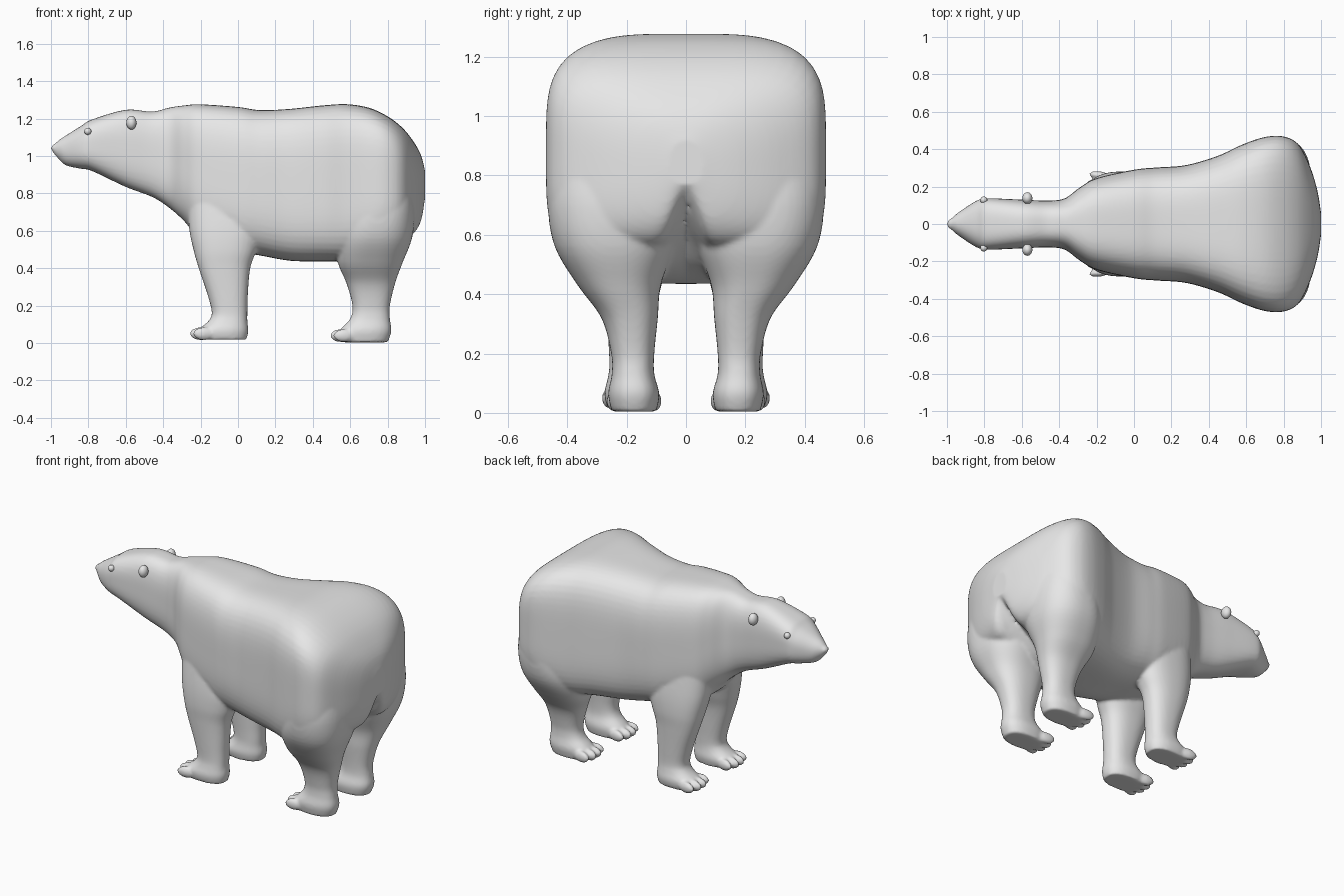
import bpy, bmesh, math
from mathutils import Matrix

if "Cube" in bpy.data.objects:
    bpy.data.objects.remove(bpy.data.objects["Cube"])

fur = bpy.data.materials.new("grey_fur")
fur.diffuse_color = (0.8, 0.8, 0.8, 1)
fur.use_nodes = True
fur.node_tree.nodes["Principled BSDF"].inputs["Base Color"].default_value = fur.diffuse_color
SEG = 80


def spline(keys, steps=5):
    """Catmull-Rom interpolation through rows of numbers."""
    rows = []
    for i in range(len(keys) - 1):
        a, b = keys[max(i - 1, 0)], keys[i]
        c, d = keys[i + 1], keys[min(i + 2, len(keys) - 1)]
        for k in range(steps):
            t = k / steps
            rows.append([0.5 * (2 * q + (r - p) * t + (2 * p - 5 * q + 4 * r - s) * t * t
                                + (3 * q - p - 3 * r + s) * t ** 3)
                         for p, q, r, s in zip(a, b, c, d)])
    rows.append(list(keys[-1]))
    return rows


def ring(n):
    """Unit superellipse, evenly spaced by angle."""
    pts = []
    for i in range(SEG):
        a = 2 * math.pi * i / SEG
        c, s = math.cos(a), math.sin(a)
        r = (abs(c) ** n + abs(s) ** n) ** (-1 / n)
        pts.append((c * r, s * r))
    return pts


def loft(bm, rings):
    loops = [[bm.verts.new(p) for p in r] for r in rings]
    for a, b in zip(loops, loops[1:]):
        for i in range(SEG):
            j = (i + 1) % SEG
            bm.faces.new((a[i], a[j], b[j], b[i]))
    bm.faces.new(loops[0][::-1])
    bm.faces.new(loops[-1])


def ellipsoid(bm, centre, radii, turn=0.0):
    m = Matrix.Translation(centre) @ Matrix.Rotation(turn, 4, 'Z') @ Matrix.Diagonal((*radii, 1))
    bmesh.ops.create_uvsphere(bm, u_segments=20, v_segments=12, radius=1, matrix=m)


def make_object(name, bm):
    bmesh.ops.recalc_face_normals(bm, faces=bm.faces)
    for f in bm.faces:
        f.smooth = True
    me = bpy.data.meshes.new(name)
    bm.to_mesh(me)
    bm.free()
    me.materials.append(fur)
    ob = bpy.data.objects.new(name, me)
    bpy.context.collection.objects.link(ob)
    return ob


# Head, neck and trunk: x, top z, bottom z, half width, squareness, rear cleft depth
trunk = [
    (-0.99, 1.055, 1.02, 0.015, 2, 0), (-0.96, 1.083, 0.985, 0.045, 2, 0),
    (-0.92, 1.11, 0.95, 0.075, 2.2, 0), (-0.84, 1.16, 0.932, 0.125, 2.6, 0),
    (-0.78, 1.195, 0.92, 0.137, 3, 0), (-0.6, 1.247, 0.835, 0.13, 3, 0),
    (-0.46, 1.237, 0.782, 0.125, 3, 0), (-0.37, 1.258, 0.725, 0.137, 3, 0),
    (-0.29, 1.27, 0.655, 0.195, 3.2, 0), (-0.2, 1.276, 0.56, 0.245, 3.4, 0),
    (0.0, 1.262, 0.49, 0.29, 3.5, 0), (0.12, 1.245, 0.468, 0.302, 3.5, 0),
    (0.28, 1.252, 0.44, 0.315, 3.7, 0), (0.45, 1.27, 0.437, 0.365, 4, 0),
    (0.58, 1.277, 0.44, 0.425, 4.2, 0), (0.7, 1.258, 0.48, 0.465, 4.4, 0.02),
    (0.8, 1.212, 0.53, 0.468, 4.4, 0.06), (0.88, 1.15, 0.555, 0.425, 4, 0.1),
    (0.94, 1.075, 0.585, 0.31, 3.4, 0.12), (0.98, 1.0, 0.645, 0.18, 2.8, 0.1),
    (1.0, 0.92, 0.74, 0.06, 2.2, 0.03)]
bm = bmesh.new()
rings = []
for x, top, bot, w, n, cleft in spline(trunk):
    mid, half = (top + bot) / 2, (top - bot) / 2
    pts = []
    for c, s in ring(n):
        y = c * w
        lift = cleft * math.exp(-(y / 0.05) ** 2) if s < 0 else 0
        pts.append((x, y, mid + s * half + lift))
    rings.append(pts)
loft(bm, rings)
ellipsoid(bm, (-0.977, 0, 1.043), (0.024, 0.028, 0.02))

# Legs: z, front x, back x, inner y, outer y
front_leg = [
    (0.8, -0.27, 0.1, 0.02, 0.25), (0.62, -0.262, 0.13, 0.03, 0.275),
    (0.5, -0.238, 0.1, 0.06, 0.28), (0.4, -0.21, 0.065, 0.09, 0.272),
    (0.25, -0.16, 0.052, 0.105, 0.262), (0.16, -0.14, 0.05, 0.11, 0.258),
    (0.115, -0.16, 0.05, 0.108, 0.264), (0.065, -0.215, 0.055, 0.1, 0.275),
    (0.018, -0.2, 0.045, 0.11, 0.265)]
rear_leg = [
    (0.85, 0.6, 0.93, 0.02, 0.45), (0.7, 0.56, 0.945, 0.015, 0.465),
    (0.56, 0.53, 0.93, 0.04, 0.442), (0.43, 0.535, 0.88, 0.085, 0.365),
    (0.32, 0.58, 0.84, 0.095, 0.285), (0.2, 0.612, 0.812, 0.107, 0.252),
    (0.13, 0.6, 0.812, 0.107, 0.25), (0.065, 0.545, 0.82, 0.09, 0.262),
    (0.004, 0.555, 0.8, 0.1, 0.25)]
for side in (-1, 1):
    for keys, tip, foot_y, toe_z in ((front_leg, -0.262, 0.19, 0.05), (rear_leg, 0.488, 0.175, 0.04)):
        rings = []
        for z, x0, x1, y0, y1 in spline(keys):
            rings.append([((x0 + x1) / 2 + c * (x1 - x0) / 2,
                           side * ((y0 + y1) / 2 + s * (y1 - y0) / 2), z) for c, s in ring(2.4)])
        loft(bm, rings)
        # Four toes fanned across the paw
        for k in range(4):
            u = k - 1.5
            ellipsoid(bm, (tip + 0.058 + 0.012 * abs(u) ** 1.5, side * (foot_y + 0.046 * u), toe_z),
                      (0.06, 0.0225, 0.035), -side * u * 0.1)

# Fuse trunk, legs and toes into one skin
body = make_object("bear_body", bm)
fuse = body.modifiers.new("fuse", 'REMESH')
fuse.mode = 'VOXEL'
fuse.voxel_size = 0.01
fuse.use_smooth_shade = True
relax = body.modifiers.new("relax", 'SMOOTH')
relax.factor = 0.5
relax.iterations = 4

# Ears and eyes
for side, label in ((-1, "right"), (1, "left")):
    bm = bmesh.new()
    ellipsoid(bm, (-0.57, side * 0.138, 1.178), (0.027, 0.032, 0.037))
    make_object("ear_" + label, bm)
    bm = bmesh.new()
    ellipsoid(bm, (-0.803, side * 0.128, 1.132), (0.019, 0.019, 0.019))
    make_object("eye_" + label, bm)
